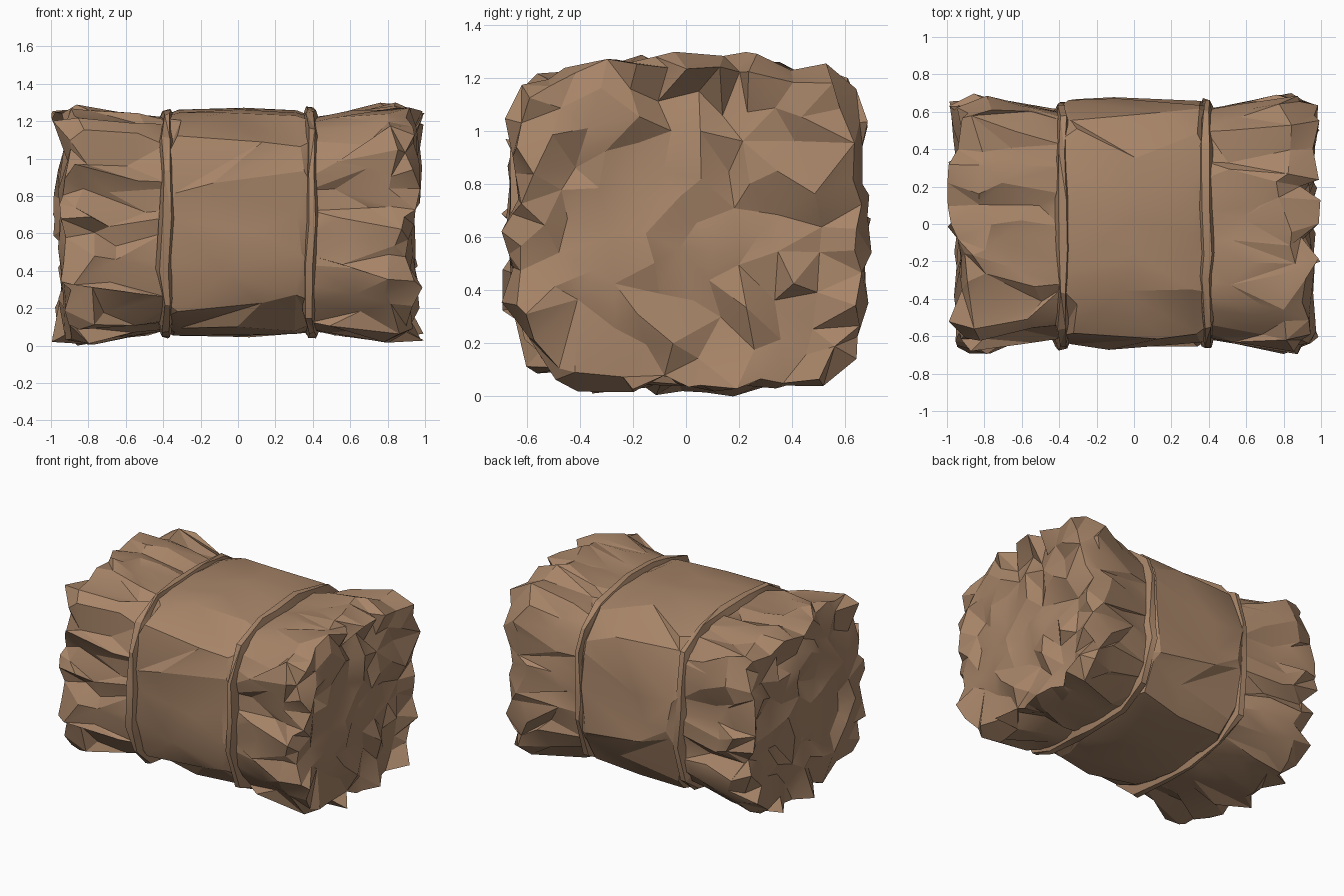
import bpy, bmesh, math, random
from mathutils import Vector, geometry

random.seed(8)
CENTRE_Z = 0.65
HALF_Y, HALF_Z = 0.7, 0.65

cube = bpy.data.objects.get("Cube")
if cube:
    bpy.data.objects.remove(cube, do_unlink=True)

straw = bpy.data.materials.new("straw_brown")
straw.use_nodes = True
colour = (0.39, 0.235, 0.14, 1)
straw.diffuse_color = colour
bsdf = straw.node_tree.nodes["Principled BSDF"]
bsdf.inputs["Base Color"].default_value = colour
bsdf.inputs["Roughness"].default_value = 0.9


def rim_point(x, angle, scale, power):
    """Point on a rounded-square cross-section, kept inside the bale's bounds."""
    c, s = math.cos(angle), math.sin(angle)
    r = min(scale, 1) * (abs(c) ** power + abs(s) ** power) ** (-1 / power)
    return Vector((max(-1, min(1, x)), HALF_Y * r * c, CENTRE_Z + HALF_Z * r * s))


def jitter(a):
    return random.uniform(-a, a)


def add_ring(bm, x, scale, power, jx, jr, grooves):
    """Ring of jittered points, one per groove depth."""
    step = math.tau / len(grooves)
    return [bm.verts.new(rim_point(x + jitter(jx), step * (i + jitter(0.45)),
                                   scale + jitter(jr) - depth, power))
            for i, depth in enumerate(grooves)]


def bridge(bm, a, b):
    """Skin two rings of equal size with randomly split triangles."""
    n = len(a)
    for i in range(n):
        j = (i + 1) % n
        if random.random() < 0.5:
            tris = (a[i], a[j], b[j]), (a[i], b[j], b[i])
        else:
            tris = (a[i], a[j], b[i]), (a[j], b[j], b[i])
        for t in tris:
            bm.faces.new(t)


def skin(bm, rings):
    for a, b in zip(rings, rings[1:]):
        bridge(bm, a, b)


def finish(bm, name, smooth):
    bmesh.ops.recalc_face_normals(bm, faces=bm.faces)
    mesh = bpy.data.meshes.new(name)
    bm.to_mesh(mesh)
    bm.free()
    obj = bpy.data.objects.new(name, mesh)
    bpy.context.collection.objects.link(obj)
    mesh.materials.append(straw)
    bpy.ops.object.select_all(action='DESELECT')
    obj.select_set(True)
    bpy.context.view_layer.objects.active = obj
    bpy.ops.object.shade_smooth_by_angle(angle=math.radians(smooth))


def build_middle():
    bm = bmesh.new()
    # A few pressed folds run along the wrapped middle
    folds = [random.choice((0, 0, 0, 0.03)) for _ in range(20)]
    skin(bm, [add_ring(bm, x, s, 3.6, jx, jr, folds)
              for x, s, jx, jr in ((-0.4, 0.89, 0, 0.01), (-0.33, 0.935, 0.03, 0.02),
                                   (0, 0.955, 0.16, 0.025),
                                   (0.33, 0.935, 0.03, 0.02), (0.4, 0.89, 0, 0.01))])
    finish(bm, "bale_middle", 20)


def crumple_cap(bm, rim, side):
    """Close the rim with an irregular web of dented facets."""
    verts = list(rim)
    for _ in range(400):
        reach = math.sqrt(random.random()) * 0.84
        p = rim_point(side * (0.925 + jitter(0.025 + 0.035 * reach)),
                      random.uniform(0, math.tau), reach, 4.5)
        if all((p - v.co).yz.length > 0.09 for v in verts):
            verts.append(bm.verts.new(p))
    flat = [v.co.yz for v in verts]
    _, _, faces, sources, _, _ = geometry.delaunay_2d_cdt(
        flat, [], [list(range(len(rim)))], 1, 1e-6)
    for face in faces:
        corners = [verts[sources[i][0]] for i in face if sources[i]]
        if len(set(corners)) == 3:
            bm.faces.new(corners)


def build_end(name, side):
    bm = bmesh.new()
    # Some pleats are pressed deep; they fade out where the tie grips
    grooves = [random.choice((0, 0, 0, 0.02, 0.08)) for _ in range(44)]
    sleeve = ((0.39, 0.875, 3.6, 0, 0.01, 0.3), (0.6, 0.92, 4, 0.12, 0.025, 0.9),
              (0.82, 0.97, 4.6, 0.06, 0.04, 1), (0.945, 0.925, 4.6, 0.06, 0.045, 0.8))
    rings = [add_ring(bm, side * x, s, p, jx, jr, [g * fade for g in grooves])
             for x, s, p, jx, jr, fade in sleeve]
    skin(bm, rings)
    crumple_cap(bm, rings[-1], side)
    finish(bm, name, 20)


def build_tie(name, x):
    bm = bmesh.new()
    rings = [[] for _ in range(4)]
    count = 18
    # The strap wavers, changes width and stands proud of the bale
    for i in range(count):
        angle = math.tau * (i + jitter(0.3)) / count
        shift, lift, width = jitter(0.014), jitter(0.02), random.uniform(0.6, 1.2)
        for ring, (dx, s) in zip(rings, ((-0.038, 0.86), (-0.02, 0.94),
                                         (0.02, 0.94), (0.038, 0.86))):
            ring.append(bm.verts.new(rim_point(x + dx * width + shift, angle,
                                               s + lift + jitter(0.015), 3.6)))
    skin(bm, rings + rings[:1])
    finish(bm, name, 24)


build_middle()
for label, side in (("left", 1), ("right", -1)):
    build_end(label + "_bale_end", side)
    build_tie(label + "_tie", side * 0.385)
